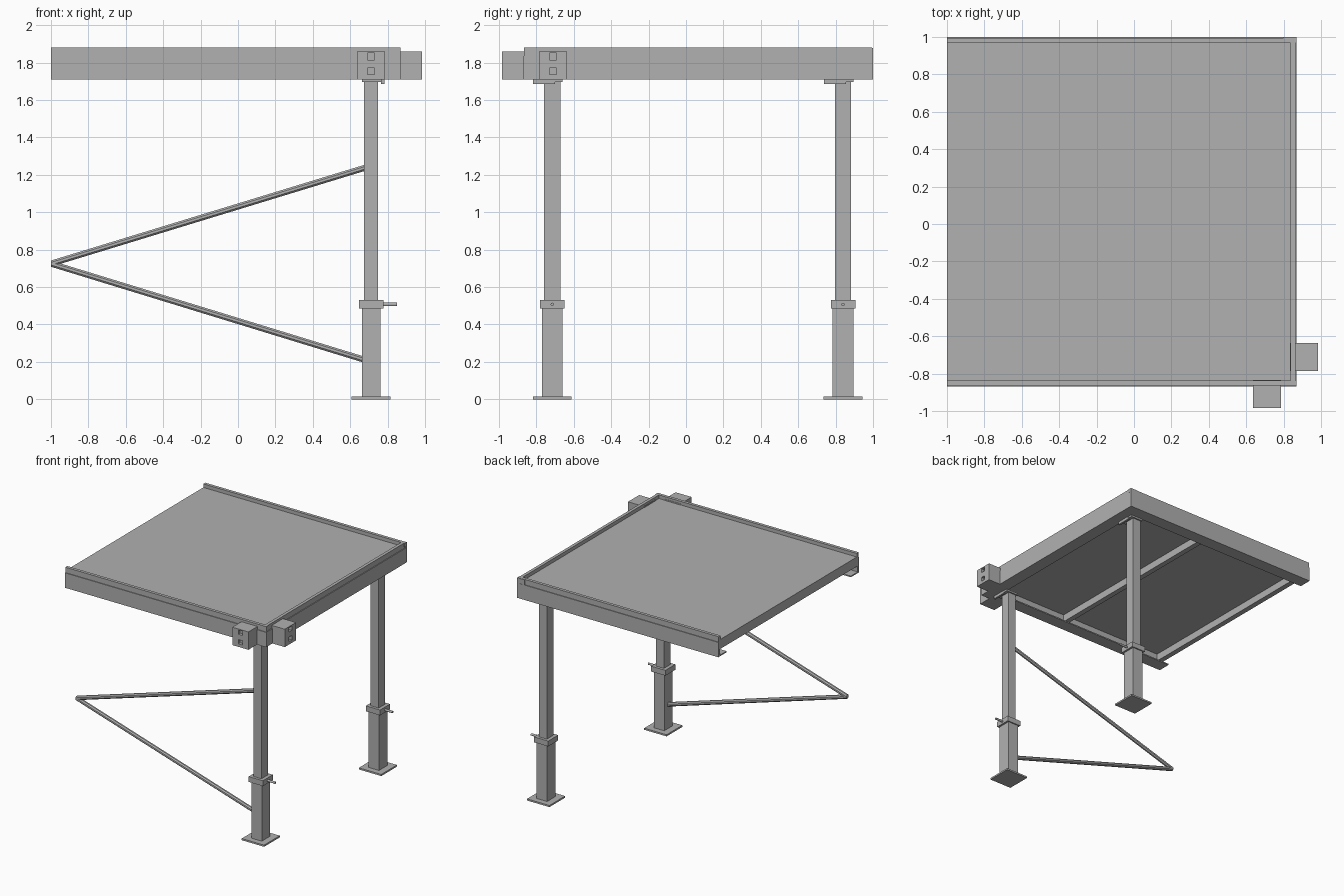
import bpy, bmesh, math
from mathutils import Vector

old = bpy.data.objects.get("Cube")
if old:
    bpy.data.objects.remove(old, do_unlink=True)

GREY = (0.44, 0.44, 0.44, 1)
steel = bpy.data.materials.new("steel grey")
steel.use_nodes = True
steel.diffuse_color = GREY
steel.node_tree.nodes["Principled BSDF"].inputs["Base Color"].default_value = GREY


def finish(name, bm):
    bmesh.ops.recalc_face_normals(bm, faces=bm.faces)
    mesh = bpy.data.meshes.new(name)
    bm.to_mesh(mesh)
    bm.free()
    mesh.materials.append(steel)
    obj = bpy.data.objects.new(name, mesh)
    bpy.context.collection.objects.link(obj)
    return obj


def box(name, lo, hi):
    lo, hi = Vector(lo), Vector(hi)
    bm = bmesh.new()
    bmesh.ops.create_cube(bm, size=1)
    for v in bm.verts:
        v.co = (lo + hi) / 2 + v.co * (hi - lo)
    return finish(name, bm)


def post_box(name, cx, cy, wx, wy, z0, z1):
    return box(name, (cx - wx / 2, cy - wy / 2, z0), (cx + wx / 2, cy + wy / 2, z1))


def loft(name, start, end):
    """Solid between two matching outlines."""
    bm = bmesh.new()
    a = [bm.verts.new(p) for p in start]
    b = [bm.verts.new(p) for p in end]
    bm.faces.new(a)
    bm.faces.new(b)
    for i in range(len(a)):
        j = (i + 1) % len(a)
        bm.faces.new((a[i], a[j], b[j], b[i]))
    return finish(name, bm)


# Edge channels: distance inward from the outer face, height
BOTTOM, STEP, TOP, DECK = 1.71, 1.835, 1.88, 1.85
channel = [(0, BOTTOM), (0, STEP), (0.006, STEP), (0.006, TOP), (0.032, TOP),
           (0.032, DECK), (0.02, DECK), (0.02, 1.72), (0.11, 1.72), (0.11, BOTTOM)]


def beam(name, place, t0, t1):
    loft(name, [place(u, z, t0) for u, z in channel], [place(u, z, t1) for u, z in channel])


beam("front_beam", lambda u, z, t: (t, -0.87 + u, z), -1, 0.868)
beam("back_beam", lambda u, z, t: (t, 1 - u, z), -1, 0.868)
beam("side_beam", lambda u, z, t: (0.87 - u, t, z), -0.865, 0.995)

# Deck and the joists under it
box("deck", (-1, -0.85, 1.832), (0.85, 0.98, DECK))
for name, x in (("end_joist", -1), ("middle_joist", -0.02)):
    box(name, (x, -0.85, 1.77), (x + 0.045, 0.98, 1.833))

# Corner cover at the back end of the side beam
box("back_corner_cover", (0.8, 0.985, BOTTOM), (0.869, 0.999, TOP - 0.002))

# Legs
LEG_X = 0.712
for side, y in (("front", -0.715), ("back", 0.84)):
    post_box(side + "_foot_plate", LEG_X, y, 0.208, 0.208, 0, 0.014)
    post_box(side + "_sleeve", LEG_X, y, 0.098, 0.112, 0.014, 0.49)
    post_box(side + "_collar", LEG_X, y, 0.132, 0.132, 0.485, 0.53)
    post_box(side + "_leg", LEG_X, y, 0.074, 0.086, 0.49, 1.70)
    post_box(side + "_head_plate", LEG_X + 0.008, y - 0.01, 0.115, 0.13, 1.695, BOTTOM)
    box(side + "_head_tab", (0.765, y - 0.103, 1.686), (0.782, y + 0.015, BOTTOM))
    # Locking pin
    ring = [(y + 0.009 * math.cos(k * math.tau / 12), 0.507 + 0.009 * math.sin(k * math.tau / 12))
            for k in range(12)]
    loft(side + "_pin", [(0.77, a, b) for a, b in ring], [(0.85, a, b) for a, b in ring])

# Diagonal braces meeting at the free end
octagon = [(0.017 * math.cos(math.radians(22.5 + 45 * k)), 0.018 * math.sin(math.radians(22.5 + 45 * k)))
           for k in range(8)]
for name, z_end in (("upper_brace", 1.238), ("lower_brace", 0.21)):
    loft(name, [(-1, -0.715 + a, 0.725 + b) for a, b in octagon],
         [(0.68, -0.715 + a, z_end + b) for a, b in octagon])


# Beam connectors at the front corner, with square sockets cut in the end
def connector(name, lo, hi, sockets):
    obj = box(name, lo, hi)
    for s_lo, s_hi in sockets:
        cutter = box("socket_cutter", s_lo, s_hi)
        cutter.hide_render = True
        mod = obj.modifiers.new("socket", 'BOOLEAN')
        mod.operation = 'DIFFERENCE'
        mod.solver = 'EXACT'
        mod.object = cutter
        bpy.context.view_layer.objects.active = obj
        bpy.ops.object.modifier_apply(modifier=mod.name)
        bpy.data.objects.remove(cutter, do_unlink=True)


heights = (1.735, 1.815)
connector("front_connector", (0.637, -0.985, BOTTOM), (0.786, -0.835, 1.86),
          [((0.693, -1.1, z), (0.731, -0.96, z + 0.036)) for z in heights])
connector("side_connector", (0.835, -0.786, BOTTOM), (0.985, -0.637, 1.86),
          [((0.96, -0.731, z), (1.1, -0.693, z + 0.036)) for z in heights])
